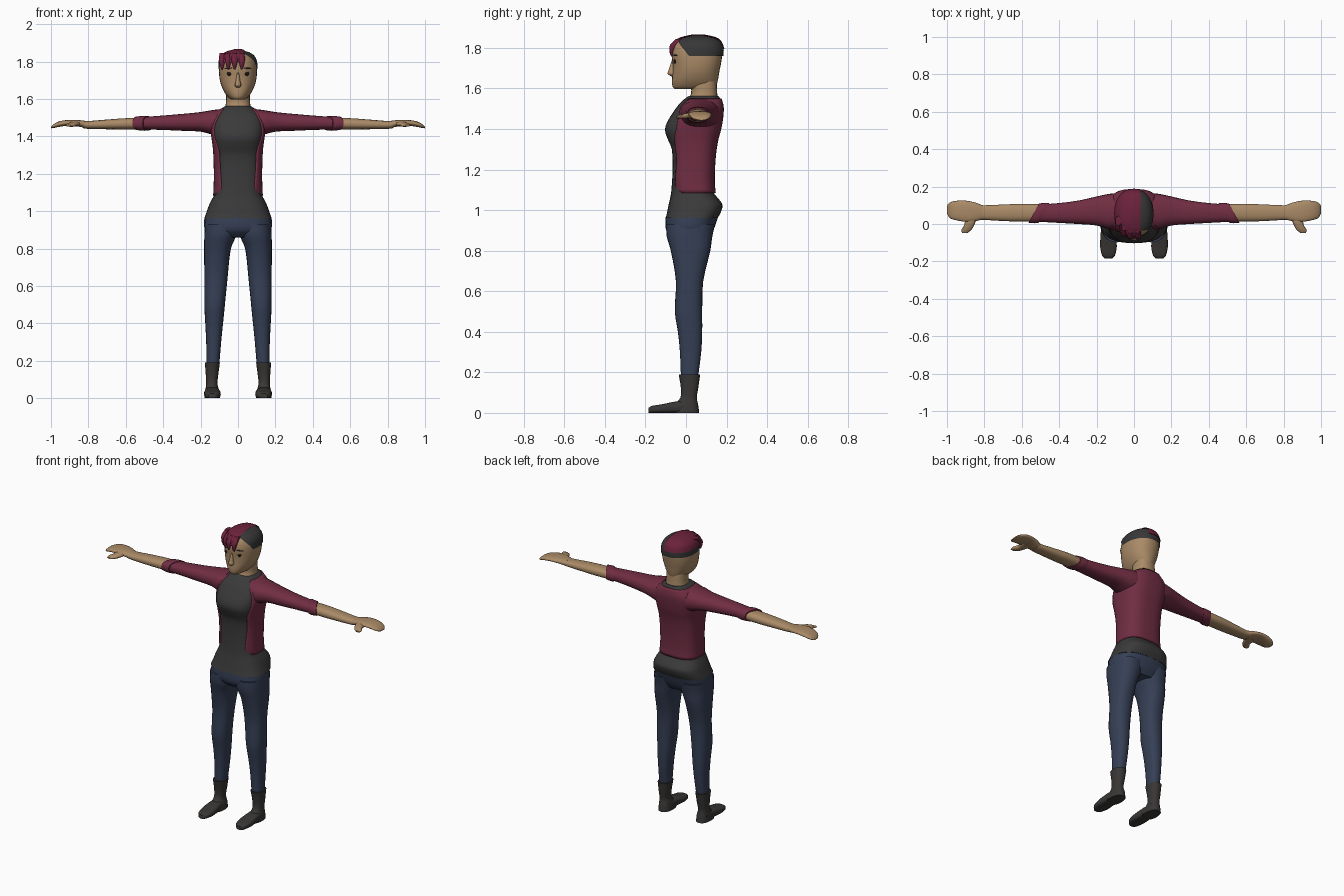
import bpy, bmesh, math
from mathutils import Vector

if "Cube" in bpy.data.objects:
    bpy.data.objects.remove(bpy.data.objects["Cube"], do_unlink=True)


def material(name, r, g, b):
    mat = bpy.data.materials.new(name)
    mat.use_nodes = True
    mat.diffuse_color = (r, g, b, 1)
    mat.node_tree.nodes["Principled BSDF"].inputs["Base Color"].default_value = (r, g, b, 1)
    return mat


skin = material("skin", .40, .255, .135)
maroon = material("maroon cloth", .165, .027, .056)
charcoal = material("charcoal cloth", .042, .042, .042)
denim = material("navy denim", .036, .05, .092)
leather = material("dark leather", .04, .038, .036)
red_hair = material("wine hair", .15, .016, .045)
dark_hair = material("dark hair", .04, .038, .038)
black = material("eye black", .01, .008, .007)


def densify(rows, steps=3):
    """Smoothly interpolate the rows of a section table."""
    slopes = []
    for i in range(len(rows)):
        a, b = rows[max(i - 1, 0)], rows[min(i + 1, len(rows) - 1)]
        slopes.append([(q - p) / (b[0] - a[0]) for p, q in zip(a, b)])
    out = []
    for i in range(len(rows) - 1):
        h = rows[i + 1][0] - rows[i][0]
        for k in range(steps):
            t = k / steps
            s = t * t * (3 - 2 * t)
            out.append([p + (q - p) * s + h * (m * t * (1 - t) ** 2 - n * t * t * (1 - t))
                        for p, q, m, n in zip(rows[i], rows[i + 1], slopes[i], slopes[i + 1])])
    return out + [list(rows[-1])]


def section(row, axis, sides, power):
    """Superellipse ring; an optional last value opens a gap at the front."""
    pos, a0, a1, b0, b1 = row[:5]
    half = (a1 - a0) / 2
    opened = len(row) > 5
    start = math.asin(min(max(row[5], 0) / half, .99) ** (1 / power)) if opened else 0
    count = sides + 1 if opened else sides
    points = []
    for i in range(count):
        t = start + (2 * math.pi - 2 * start) * i / sides
        s, c = math.sin(t), math.cos(t)
        a = (a0 + a1) / 2 + half * math.copysign(abs(s) ** power, s)
        b = (b0 + b1) / 2 - (b1 - b0) / 2 * math.copysign(abs(c) ** power, c)
        points.append({"x": (pos, a, b), "y": (a, pos, b), "z": (a, b, pos)}[axis])
    return points


def finish(name, bm, mat, mirror=False, thickness=0):
    mesh = bpy.data.meshes.new(name)
    bm.to_mesh(mesh)
    bm.free()
    mesh.materials.append(mat)
    obj = bpy.data.objects.new(name, mesh)
    bpy.context.collection.objects.link(obj)
    bpy.ops.object.select_all(action="DESELECT")
    obj.select_set(True)
    bpy.context.view_layer.objects.active = obj
    bpy.ops.object.shade_smooth_by_angle(angle=math.radians(45))
    if thickness:
        shell = obj.modifiers.new("Thickness", "SOLIDIFY")
        shell.thickness = thickness
    if mirror:
        obj.modifiers.new("Mirror", "MIRROR")
    return obj


def loft(name, rows, mat, axis="z", sides=24, power=.85, mirror=False,
         caps=True, thickness=0, cut=None):
    bm = bmesh.new()
    opened = len(rows[0]) > 5
    rings = [[bm.verts.new(p) for p in section(r, axis, sides, power)] for r in densify(rows)]
    for low, high in zip(rings, rings[1:]):
        for i in range(sides):
            j = (i + 1) % len(low)
            bm.faces.new((low[i], low[j], high[j], high[i]))
    if caps:
        bm.faces.new(rings[-1])
        if not opened:
            bm.faces.new(rings[0][::-1])
    if not opened:
        bmesh.ops.recalc_face_normals(bm, faces=bm.faces)
    if cut is not None:
        bmesh.ops.bisect_plane(bm, geom=bm.verts[:] + bm.edges[:] + bm.faces[:],
                               plane_co=(cut, 0, 0), plane_no=(1, 0, 0), clear_outer=True)
    return finish(name, bm, mat, mirror, thickness)


def sym(rows):
    return [(z, -h, h, *rest) for z, h, *rest in rows]


# Trousers: hips and legs
loft("trouser_hips", sym([(.86, .13, -.06, .11), (.9, .177, -.098, .135),
                          (.965, .18, -.1, .158)]), denim, power=.8)
loft("trouser_leg", [(.18, .1, .168, -.025, .06), (.3, .09, .17, -.03, .075),
                     (.4, .08, .175, -.04, .08), (.5, .07, .18, -.055, .08),
                     (.65, .055, .18, -.05, .085), (.8, .038, .181, -.075, .12),
                     (.87, .01, .18, -.095, .13), (.93, .005, .178, -.098, .143)],
     denim, mirror=True)

# Boots: shaft and foot
loft("boot_shaft", [(0, .096, .179, -.07, .065), (.04, .1, .175, -.055, .06),
                    (.075, .11, .17, -.028, .053), (.12, .106, .172, -.025, .06),
                    (.19, .097, .177, -.036, .07)], leather, mirror=True)
loft("boot_foot", [(-.185, .118, .157, 0, .025), (-.17, .103, .17, 0, .034),
                   (-.12, .092, .181, 0, .042), (-.05, .098, .178, 0, .056),
                   (.03, .102, .173, 0, .06)], leather, axis="y", power=.6, mirror=True)

# Shirt
loft("shirt", sym([(.962, .18, -.1, .157), (.99, .17, -.093, .172), (1.025, .158, -.086, .18),
                   (1.05, .147, -.08, .165), (1.09, .127, -.073, .135), (1.2, .119, -.066, .13),
                   (1.3, .122, -.07, .14), (1.35, .128, -.09, .15), (1.39, .134, -.103, .162),
                   (1.43, .138, -.095, .17), (1.48, .138, -.065, .175), (1.52, .122, -.036, .174),
                   (1.55, .086, -.005, .168), (1.563, .068, .015, .16)]),
     charcoal, sides=40, power=.72)

# Open jacket with sleeves and rolled cuffs
loft("jacket", sym([(1.085, .133, -.065, .147, .085), (1.14, .13, -.07, .142, .09),
                    (1.25, .13, -.071, .146, .1), (1.34, .135, -.087, .158, .108),
                    (1.4, .143, -.1, .174, .128), (1.46, .148, -.08, .184, .128),
                    (1.51, .135, -.05, .186, .105), (1.55, .092, -.015, .176, .078)]),
     maroon, sides=40, power=.72, caps=False, thickness=.012)
loft("sleeve", [(.1, -.025, .165, 1.4, 1.545), (.14, -.025, .16, 1.41, 1.54),
                (.2, -.008, .147, 1.425, 1.53), (.3, .0, .125, 1.43, 1.52),
                (.42, .007, .11, 1.435, 1.51), (.51, .012, .105, 1.437, 1.503)],
     maroon, axis="x", mirror=True)
cuff = loft("sleeve_cuff", [(.48, .006, .112, 1.432, 1.508), (.5, .004, .113, 1.43, 1.51),
                            (.535, .007, .11, 1.433, 1.507)], maroon, axis="x", mirror=True)
for v in cuff.data.vertices:
    v.co.x += (.06 - v.co.y) * .55

# Forearms, hands and thumbs
loft("forearm", [(.48, .015, .105, 1.438, 1.5), (.6, .013, .108, 1.437, 1.497),
                 (.7, .016, .104, 1.438, 1.49), (.8, .022, .1, 1.44, 1.482),
                 (.83, .022, .102, 1.444, 1.483)], skin, axis="x", mirror=True)
loft("hand", [(.81, .024, .1, 1.443, 1.482), (.85, .015, .115, 1.452, 1.487),
              (.9, .012, .125, 1.458, 1.488), (.95, .02, .124, 1.452, 1.482),
              (.985, .032, .115, 1.445, 1.466), (1, .055, .098, 1.443, 1.451)],
     skin, axis="x", mirror=True)
loft("thumb", [(-.048, .89, .92, 1.453, 1.462), (-.03, .868, .922, 1.451, 1.47),
               (.0, .852, .905, 1.452, 1.478), (.05, .83, .91, 1.456, 1.482)],
     skin, axis="y", sides=12, mirror=True)

# Neck and head
loft("neck", sym([(1.53, .075, .0, .16), (1.575, .065, .025, .154), (1.62, .063, .022, .152),
                  (1.66, .06, .02, .15)]), skin)
loft("head", sym([(1.597, .036, -.055, .12), (1.608, .052, -.066, .145), (1.64, .075, -.069, .157),
                  (1.68, .092, -.066, .164), (1.72, .1, -.066, .172), (1.76, .101, -.07, .178),
                  (1.8, .096, -.064, .178), (1.83, .08, -.045, .162), (1.848, .05, -.005, .13),
                  (1.854, .02, .03, .09)]), skin, sides=32, power=.9)
loft("nose", sym([(1.66, .009, -.074, -.04), (1.672, .018, -.09, -.04), (1.69, .013, -.086, -.04),
                  (1.745, .006, -.068, -.04)]), skin, sides=12)

# Eyes and brows
for name, size, place, tilt in (("eye", (.013, .008, .012), (.048, -.052, 1.735), 0),
                                ("eyebrow", (.022, .006, .0045), (.051, -.054, 1.764), .1)):
    bm = bmesh.new()
    bmesh.ops.create_uvsphere(bm, u_segments=16, v_segments=10, radius=1)
    for v in bm.verts:
        x, y, z = (c * s for c, s in zip(v.co, size))
        v.co = Vector(place) + Vector((x, y + x * .45, z - x * tilt))
    finish(name, bm, black if name == "eye" else dark_hair, mirror=True)

# Hair: cropped cap, longer sweep over the right side, fringe strands
loft("cropped_hair", sym([(1.76, .104, -.07, .185, .1), (1.8, .102, -.072, .185, .088),
                          (1.83, .088, -.054, .17, .055), (1.85, .06, -.015, .14, .01),
                          (1.86, .02, .03, .09, 0)]), dark_hair, sides=32, power=.9)
loft("swept_hair", sym([(1.795, .106, -.078, .189), (1.83, .094, -.062, .176),
                        (1.853, .064, -.025, .147), (1.866, .02, .03, .09)]),
     red_hair, sides=32, power=.9, cut=.035)
for number, c in enumerate((-.085, -.052, -.018, .02)):
    back = 6 * c * c
    strand = [(1.758, .004, -.076, -.066), (1.785, .013, -.084, -.058),
              (1.815, .018, -.08, -.045), (1.845, .014, -.052, .0)]
    rows = [(z, c - h, c + h, y0 + back, y1 + back) for z, h, y0, y1 in strand]
    loft(f"fringe_strand_{number}", rows, red_hair, sides=10)
